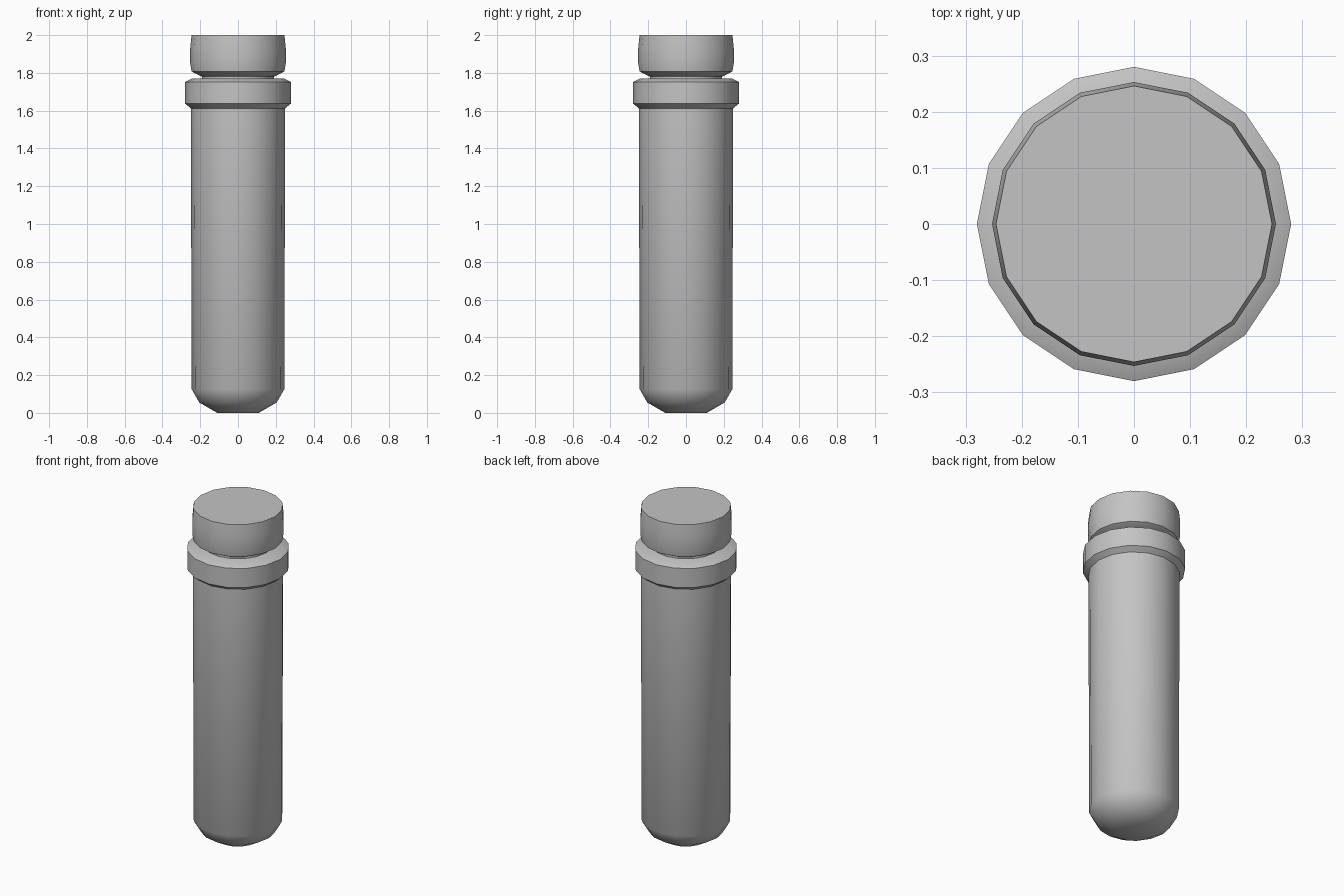
import bpy
import bmesh
from math import cos, sin, pi, radians

SIDES = 16

cube = bpy.data.objects.get("Cube")
if cube:
    bpy.data.objects.remove(cube, do_unlink=True)

grey = bpy.data.materials.new("plain grey")
grey.use_nodes = True
colour = (0.55, 0.55, 0.55, 1)
grey.diffuse_color = colour
grey.node_tree.nodes["Principled BSDF"].inputs["Base Color"].default_value = colour


def turned(name, profile):
    """Closed turned solid from (radius, height) pairs, bottom to top."""
    bm = bmesh.new()
    rings = [[bm.verts.new((r * cos(2 * pi * i / SIDES), r * sin(2 * pi * i / SIDES), z))
              for i in range(SIDES)] for r, z in profile]
    for low, high in zip(rings, rings[1:]):
        for i in range(SIDES):
            j = (i + 1) % SIDES
            bm.faces.new((low[i], low[j], high[j], high[i]))
    bm.faces.new(rings[0][::-1])
    bm.faces.new(rings[-1])
    mesh = bpy.data.meshes.new(name)
    bm.to_mesh(mesh)
    bm.free()
    mesh.materials.append(grey)
    obj = bpy.data.objects.new(name, mesh)
    bpy.context.collection.objects.link(obj)
    bpy.ops.object.select_all(action="DESELECT")
    obj.select_set(True)
    bpy.context.view_layer.objects.active = obj
    bpy.ops.object.shade_smooth_by_angle(angle=radians(35))
    return obj


# Long shaft with a rounded foot, a chamfered collar, a thin neck and a flat cap
turned("shaft", [(0.11, 0), (0.205, 0.055), (0.245, 0.125), (0.25, 1.62)])
turned("collar", [(0.247, 1.61), (0.28, 1.637), (0.28, 1.752), (0.245, 1.769)])
turned("neck", [(0.19, 1.765), (0.19, 1.79)])
turned("cap", [(0.195, 1.782), (0.246, 1.808), (0.253, 1.85), (0.253, 1.93), (0.246, 2)])
